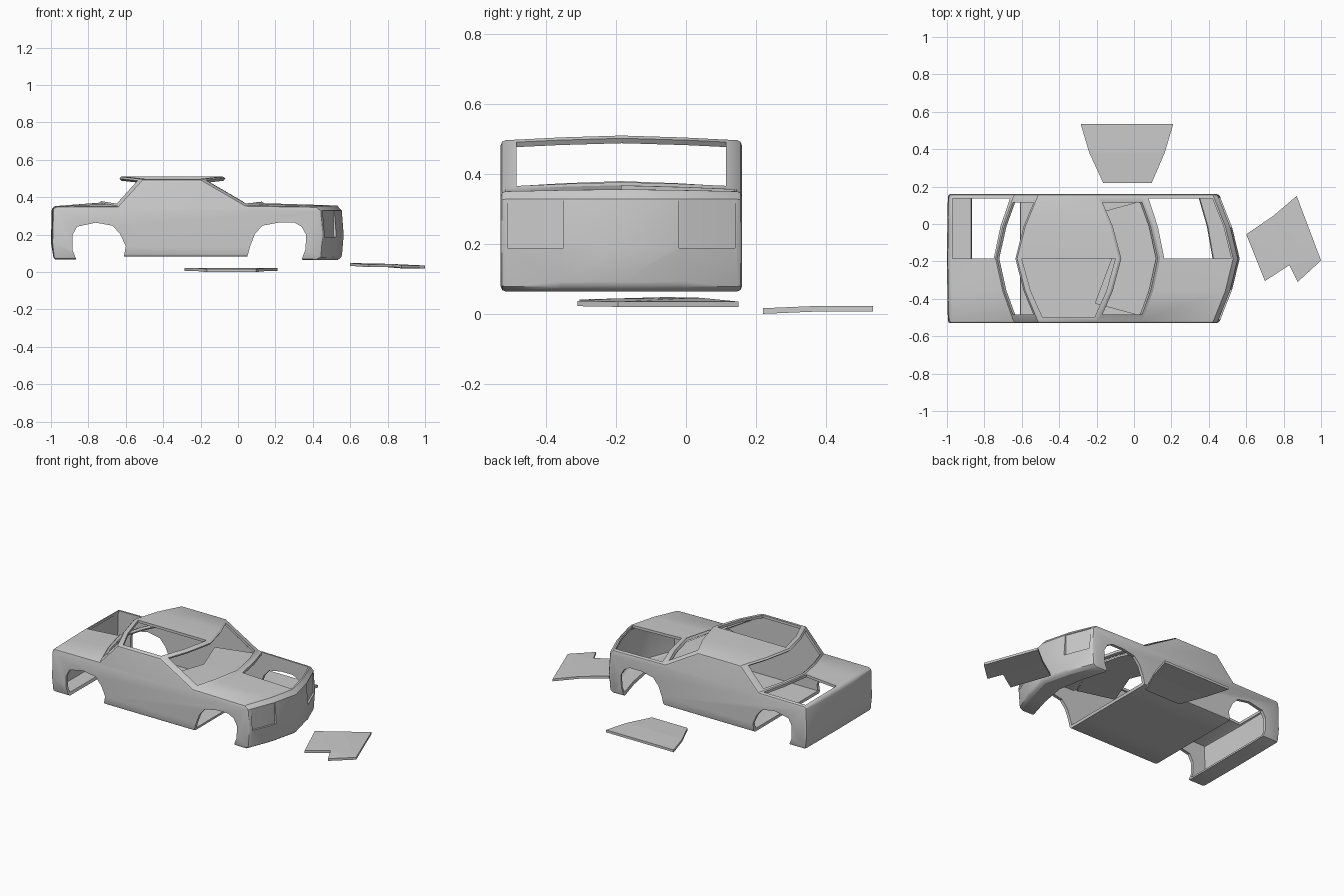
import bpy, bmesh
from mathutils import Vector

if "Cube" in bpy.data.objects:
    bpy.data.objects.remove(bpy.data.objects["Cube"])

YC, HW = -0.185, 0.345          # body centre line and half width
BREAKS = [-HW, -HW / 2, 0, HW / 2, HW]


def bow(y):
    """Plan bulge: 1 on the centre line, 0 at the sides."""
    a = min(abs(y) / HW, 1)
    return 1 - 0.76 * a if a < 0.5 else 0.62 * (1 - a) * 2


def make(name, bm):
    bmesh.ops.recalc_face_normals(bm, faces=bm.faces)
    mesh = bpy.data.meshes.new(name)
    bm.to_mesh(mesh)
    bm.free()
    ob = bpy.data.objects.new(name, mesh)
    bpy.context.collection.objects.link(ob)
    return ob


def loft(name, prof, y0, y1):
    """Sweep a side profile of (x, z, dx, dz) across y; dx, dz follow the bulge."""
    ys = [y0] + [y for y in BREAKS if y0 + 1e-4 < y < y1 - 1e-4] + [y1]
    bm = bmesh.new()
    rings = [[bm.verts.new((x + dx * bow(y), y + YC, z + dz * bow(y)))
              for x, z, dx, dz in prof] for y in ys]
    n = len(prof)
    for a, b in zip(rings, rings[1:]):
        for i in range(n):
            j = (i + 1) % n
            bm.faces.new((a[i], a[j], b[j], b[i]))
    bm.faces.new(rings[0])
    bm.faces.new(rings[-1])
    return make(name, bm)


def inset(prof, d):
    """Offset a clockwise profile inward."""
    out = []
    n = len(prof)
    for i, p in enumerate(prof):
        v = Vector(p[:2])
        e1 = (v - Vector(prof[i - 1][:2])).normalized()
        e2 = (Vector(prof[(i + 1) % n][:2]) - v).normalized()
        n1, n2 = Vector((e1.y, -e1.x)), Vector((e2.y, -e2.x))
        m = v + (n1 + n2) * (d / (1 + n1.dot(n2)))
        out.append((m.x, m.y, p[2], p[3]))
    return out


def slab(name, pts, thick):
    """Thin loose panel from an outline of (x, y, z)."""
    bm = bmesh.new()
    lo = [bm.verts.new(p) for p in pts]
    hi = [bm.verts.new((x, y, z + thick)) for x, y, z in pts]
    bm.faces.new(lo)
    bm.faces.new(hi)
    for i in range(len(pts)):
        j = (i + 1) % len(pts)
        bm.faces.new((lo[i], lo[j], hi[j], hi[i]))
    bmesh.ops.triangulate(bm, faces=[f for f in bm.faces if len(f.verts) > 4])
    return make(name, bm)


def apply(ob, mod):
    bpy.context.view_layer.objects.active = ob
    bpy.ops.object.modifier_apply(modifier=mod.name)


def cut(ob, cutter):
    mod = ob.modifiers.new("cut", 'BOOLEAN')
    mod.operation, mod.solver, mod.object = 'DIFFERENCE', 'EXACT', cutter
    apply(ob, mod)
    bpy.data.objects.remove(cutter)


# Body block, clockwise from the rear bumper
profile = [
    (-0.985, 0.07, 0, -0.002), (-0.995, 0.16, -0.005, 0), (-0.99, 0.345, -0.006, 0),
    (-0.97, 0.353, -0.006, 0.002), (-0.64, 0.355, -0.10, 0.018),
    (-0.51, 0.498, -0.115, 0.014), (-0.20, 0.498, 0.12, 0.014),
    (0.04, 0.358, 0.10, 0.012), (0.42, 0.352, 0.11, 0.006), (0.445, 0.33, 0.11, 0),
    (0.455, 0.2, 0.11, 0), (0.445, 0.08, 0.11, 0), (0.42, 0.066, 0.11, 0),
    (0.22, 0.07, 0, 0), (0.19, 0.085, 0, 0), (-0.72, 0.085, 0, 0), (-0.75, 0.07, 0, 0)]
body = loft("car_body", profile, -HW, HW)
bev = body.modifiers.new("round", 'BEVEL')
bev.width, bev.segments = 0.014, 2
bev.limit_method, bev.angle_limit = 'ANGLE', 0.96
apply(body, bev)

# Hollow interior
cut(body, loft("cavity", inset(profile, 0.017), -0.325, 0.325))

# Wheel arches
rear_arch = [(-0.865, 0.0), (-0.865, 0.07), (-0.885, 0.12), (-0.885, 0.2), (-0.86, 0.245),
             (-0.76, 0.266), (-0.67, 0.25), (-0.63, 0.205), (-0.6, 0.14), (-0.61, 0.085),
             (-0.61, 0.0)]
cut(body, loft("arch_cut", [(x, z, 0, 0) for x, z in rear_arch], -0.4, 0.4))
front_arch = [(0.05, 0.0, 0), (0.05, 0.085, 0), (0.065, 0.14, 0), (0.09, 0.205, 0),
              (0.13, 0.25, 0), (0.22, 0.267, 0), (0.30, 0.267, 0.03), (0.34, 0.245, 0.07),
              (0.365, 0.2, 0.08), (0.36, 0.12, 0.08), (0.34, 0.07, 0.08), (0.34, 0.0, 0.08)]
cut(body, loft("arch_cut", [(x, z, d, 0) for x, z, d in front_arch], -0.4, 0.4))

# Windscreen and rear window openings
cut(body, loft("window_cut", [(-0.16, 0.535, 0.12, 0.012), (0.055, 0.41, 0.10, 0.012),
                              (0.0, 0.325, 0.10, 0.012), (-0.215, 0.45, 0.12, 0.012)],
               -0.30, 0.30))
cut(body, loft("window_cut", [(-0.557, 0.523, -0.115, 0.012), (-0.669, 0.398, -0.10, 0.016),
                              (-0.595, 0.332, -0.10, 0.016), (-0.483, 0.457, -0.115, 0.012)],
               -0.30, 0.30))


def opening(x0, d0, x1, d1, z0, z1, y0, y1):
    cut(body, loft("panel_cut", [(x0, z0, d0, 0), (x0, z1, d0, 0),
                                 (x1, z1, d1, 0), (x1, z0, d1, 0)], y0, y1))


# Half openings in bonnet, boot and roof
opening(0.07, 0.092, 0.41, 0.11, 0.30, 0.45, 0, 0.322)
opening(-0.97, 0, -0.655, -0.095, 0.30, 0.45, 0, 0.322)
opening(-0.475, -0.125, -0.225, 0.125, 0.44, 0.56, -0.315, 0)

# Shallow headlight recesses
for y0, y1 in ((-0.325, -0.165), (0.165, 0.325)):
    opening(0.441, 0.11, 0.52, 0.11, 0.19, 0.328, y0, y1)

# Detached roof half
slab("loose_roof_panel", [(-0.285, 0.535, 0.009), (-0.24, 0.383, 0.009), (-0.165, 0.22, 0.002),
                          (0.095, 0.22, 0.002), (0.165, 0.383, 0.009), (0.21, 0.535, 0.009)], 0.016)
# Detached bonnet half
slab("loose_bonnet_panel", [(0.60, -0.055, 0.035), (0.74, 0.04, 0.033), (0.87, 0.15, 0.022),
                            (1.0, -0.195, 0.022), (0.875, -0.31, 0.024), (0.83, -0.22, 0.03),
                            (0.70, -0.305, 0.028)], 0.015)
# Windscreen panel lying inside behind the bonnet
slab("loose_windscreen", [(-0.21, YC - 0.24, 0.335), (-0.12, YC, 0.338), (-0.21, YC + 0.24, 0.335),
                          (0.03, YC + 0.305, 0.335), (0.095, YC + 0.16, 0.338),
                          (0.13, YC, 0.34), (0.095, YC - 0.16, 0.338),
                          (0.03, YC - 0.305, 0.335)], 0.012)

# Stand on the ground, smooth the soft curves
low = min(v.co.z for o in bpy.data.objects for v in o.data.vertices)
for ob in bpy.data.objects:
    ob.location.z = -low
bpy.ops.object.select_all(action='DESELECT')
body.select_set(True)
bpy.context.view_layer.objects.active = body
bpy.ops.object.shade_smooth_by_angle(angle=0.5)
